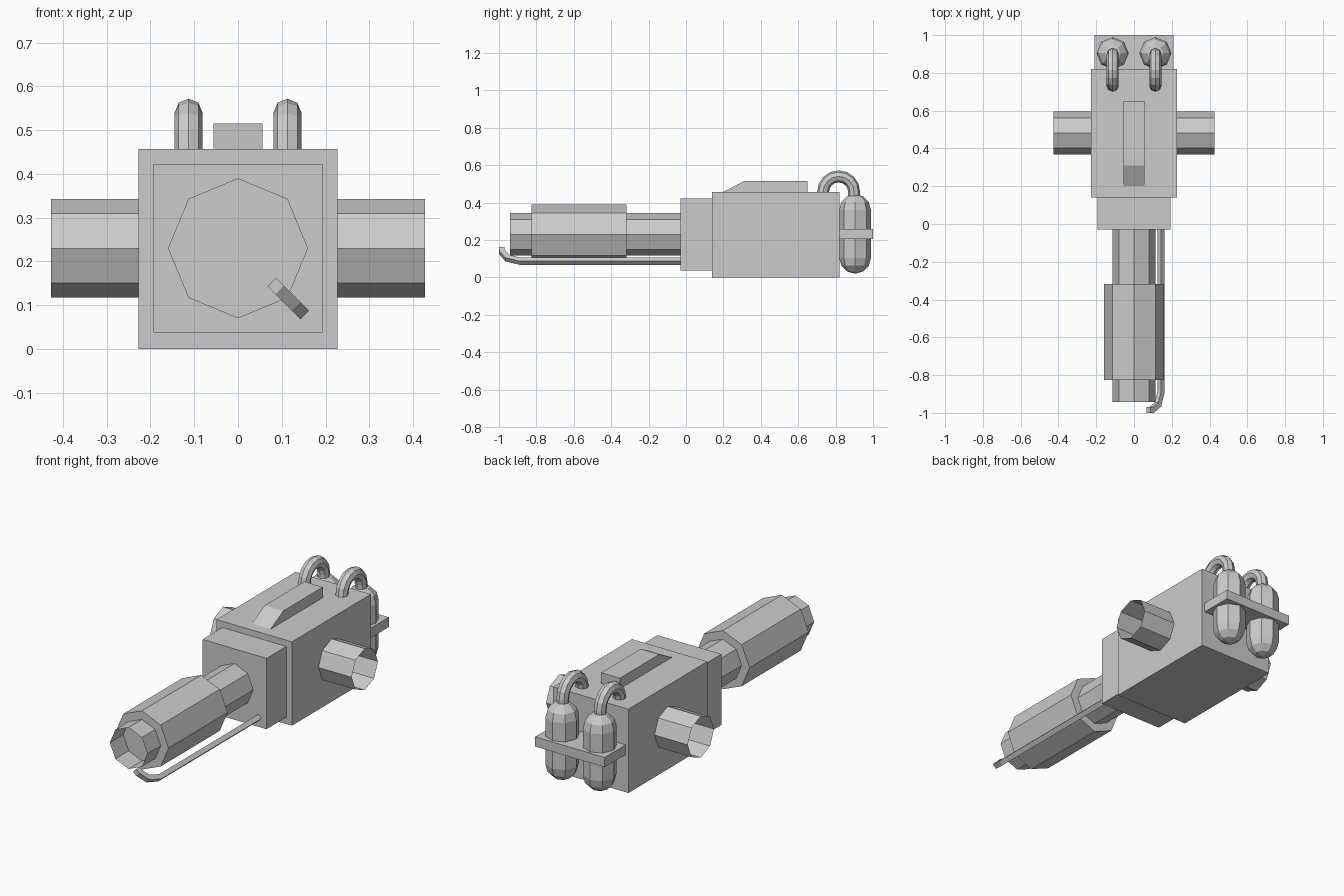
import bpy, bmesh
from math import sin, cos, pi, radians
from mathutils import Vector

if "Cube" in bpy.data.objects:
    bpy.data.objects.remove(bpy.data.objects["Cube"])

X, Y, Z = Vector((1, 0, 0)), Vector((0, 1, 0)), Vector((0, 0, 1))
CZ = 0.23  # height of the barrel axis


def finish(name, bm):
    bmesh.ops.recalc_face_normals(bm, faces=bm.faces)
    me = bpy.data.meshes.new(name)
    bm.to_mesh(me)
    bm.free()
    ob = bpy.data.objects.new(name, me)
    bpy.context.collection.objects.link(ob)
    return ob


def box(name, lo, hi):
    bm = bmesh.new()
    bmesh.ops.create_cube(bm, size=1)
    for v in bm.verts:
        v.co = [lo[i] if v.co[i] < 0 else hi[i] for i in range(3)]
    return finish(name, bm)


def loft(name, rings, cap=True, n=8):
    """Skin of n-sided rings, each (centre, radius, u axis, v axis)."""
    bm = bmesh.new()
    loops = [[bm.verts.new(Vector(c) + r * (cos(2 * pi * i / n) * u + sin(2 * pi * i / n) * v))
              for i in range(n)] for c, r, u, v in rings]
    for a, b in zip(loops, loops[1:]):
        for i in range(n):
            j = (i + 1) % n
            bm.faces.new((a[i], a[j], b[j], b[i]))
    if cap:
        bm.faces.new(loops[0])
        bm.faces.new(loops[-1])
    return finish(name, bm)


def prism(name, pts, half_width, axis):
    """Extrude an outline of 3D points by half_width both ways along axis."""
    bm = bmesh.new()
    a = [bm.verts.new(Vector(p) - axis * half_width) for p in pts]
    b = [bm.verts.new(Vector(p) + axis * half_width) for p in pts]
    bm.faces.new(a)
    bm.faces.new(b)
    for i in range(len(pts)):
        j = (i + 1) % len(pts)
        bm.faces.new((a[i], a[j], b[j], b[i]))
    return finish(name, bm)


# Housing and front collar
box("housing", (-0.227, 0.14, 0), (0.227, 0.82, 0.457))
box("front_collar", (-0.193, -0.03, 0.037), (0.193, 0.14, 0.423))

# Open barrel tube with closed sleeve
loft("barrel", [((0, y, CZ), 0.113, X, Z) for y in (-0.942, -0.03)], cap=False)
loft("barrel_sleeve", [((0, y, CZ), 0.16, X, Z) for y in (-0.827, -0.318)])

# Open side pivots
for side, s in (("left", -1), ("right", 1)):
    loft("pivot_tube_" + side, [((s * x, 0.482, CZ), 0.113, Y, Z) for x in (0.227, 0.427)], cap=False)

# Sloped top rail
prism("top_rail", [(0, 0.2, 0.457), (0, 0.31, 0.515), (0, 0.65, 0.515), (0, 0.65, 0.457)], 0.056, X)

# Igniter rod, outline in (y, distance from the barrel axis), turned 45 degrees
outward = (X - Z).normalized()
tangent = (X + Z).normalized()
outline = [(-0.03, .216), (-0.89, .216), (-0.965, .19), (-1, .135), (-1, .109),
           (-0.97, .109), (-0.97, .128), (-0.945, .168), (-0.885, .19), (-0.03, .19)]
prism("igniter_rod", [Y * y + outward * r + Z * CZ for y, r in outline], 0.014, tangent)

# Fuel tanks and their hoses
R, ZLO, ZHI, TY = 0.085, 0.105, 0.36, 0.904
for side, tx in (("left", -0.113), ("right", 0.113)):
    caps = [radians(a) for a in (89, 60, 30, 0)]
    profile = [(ZLO - R * sin(a), R * cos(a)) for a in caps]
    profile += [(ZHI + R * sin(a), R * cos(a)) for a in reversed(caps)]
    loft("fuel_tank_" + side, [((tx, TY, z), r, X, Y) for z, r in profile])

    rings = [((tx, 0.899, 0.42), 0.032, X, Y)]
    for k in range(9):
        d = Vector((0, cos(pi * k / 8), sin(pi * k / 8)))
        rings.append((Vector((tx, 0.816, 0.457)) + d * 0.083, 0.032, X, d))
    rings.append(((tx, 0.733, 0.44), 0.032, X, -Y))
    loft("hose_" + side, rings)

# Tank bracket
box("tank_bracket", (-0.21, 0.82, 0.205), (0.21, 1.0, 0.258))
